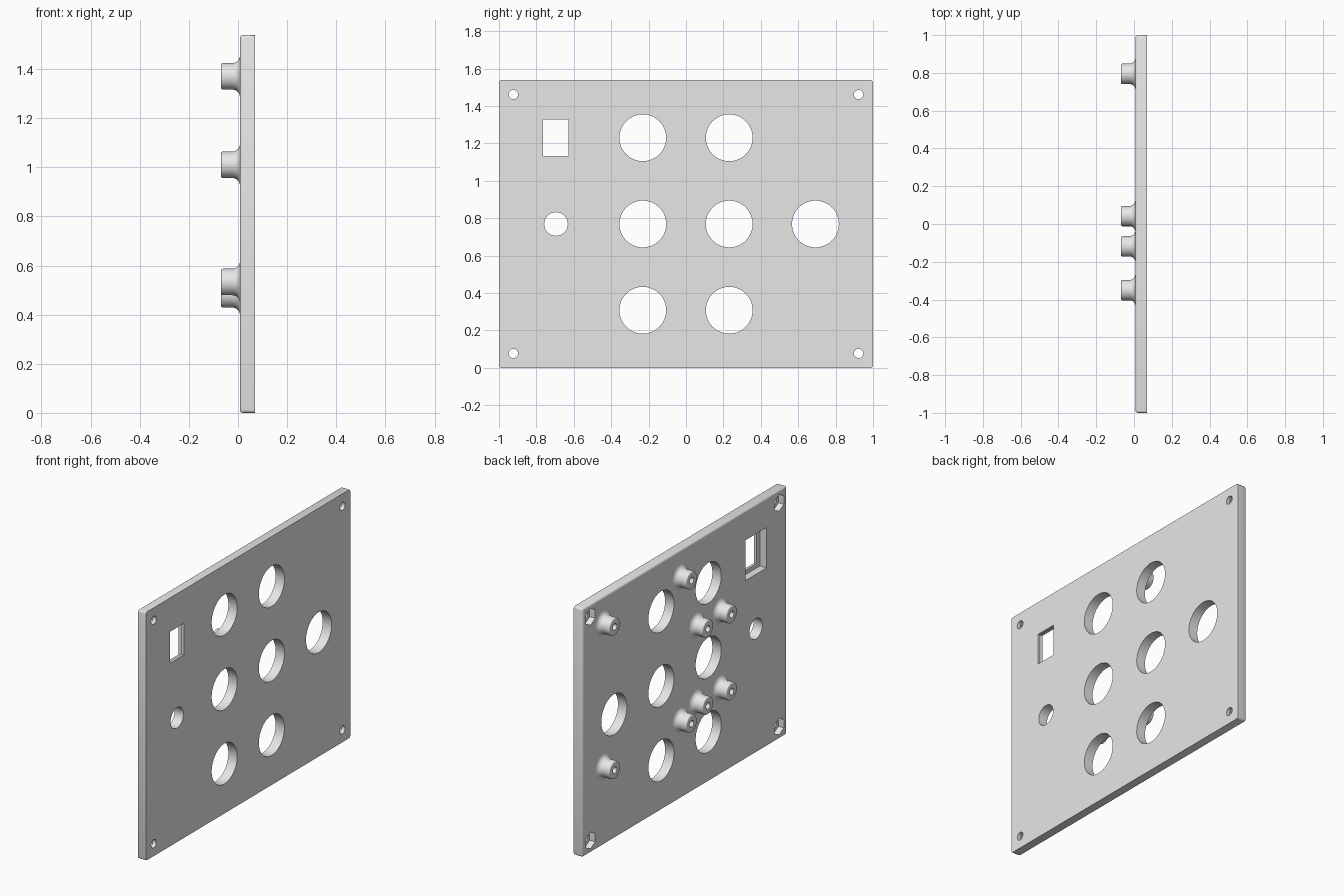
import bpy
import bmesh
from math import pi, sin, cos, radians
from mathutils import Matrix, Vector

if "Cube" in bpy.data.objects:
    bpy.data.objects.remove(bpy.data.objects["Cube"], do_unlink=True)

BACK, FACE = 0.008, 0.069      # x of the boss side and of the flat face
MID_Z, HEIGHT = 0.769, 1.538

grey = bpy.data.materials.new("light grey")
grey.use_nodes = True
grey.diffuse_color = (0.8, 0.8, 0.8, 1)
grey.node_tree.nodes["Principled BSDF"].inputs["Base Color"].default_value = (0.8, 0.8, 0.8, 1)


def make_object(name, bm):
    bmesh.ops.recalc_face_normals(bm, faces=bm.faces)
    mesh = bpy.data.meshes.new(name)
    bm.to_mesh(mesh)
    bm.free()
    mesh.materials.append(grey)
    obj = bpy.data.objects.new(name, mesh)
    bpy.context.collection.objects.link(obj)
    return obj


def activate(obj):
    bpy.ops.object.select_all(action='DESELECT')
    obj.select_set(True)
    bpy.context.view_layer.objects.active = obj


def add_box(bm, x0, x1, y, z, wide, tall):
    m = Matrix.Translation(((x0 + x1) / 2, y, z)) @ Matrix.Diagonal((x1 - x0, wide, tall, 1))
    return bmesh.ops.create_cube(bm, size=1, matrix=m)


def add_rod(bm, x0, x1, y, z, radius, sides, turn=0):
    m = (Matrix.Translation(((x0 + x1) / 2, y, z)) @ Matrix.Rotation(turn, 4, 'X')
         @ Matrix.Rotation(pi / 2, 4, 'Y'))
    bmesh.ops.create_cone(bm, cap_ends=True, segments=sides, radius1=radius,
                          radius2=radius, depth=x1 - x0, matrix=m)


def cut(target, bm):
    cutter = make_object("cutter", bm)
    cutter.hide_render = True
    activate(target)
    mod = target.modifiers.new("cut", 'BOOLEAN')
    mod.operation = 'DIFFERENCE'
    mod.solver = 'EXACT'
    mod.object = cutter
    bpy.ops.object.modifier_apply(modifier=mod.name)
    bpy.data.objects.remove(cutter, do_unlink=True)


# Panel with rounded edges everywhere but around the flat face
bm = bmesh.new()
add_box(bm, BACK, FACE, 0, MID_Z, 2, HEIGHT)
edges = [e for e in bm.edges if not all(v.co.x > 0.05 for v in e.verts)]
bmesh.ops.bevel(bm, geom=edges, offset=0.012, segments=3, profile=0.5, affect='EDGES')
panel = make_object("panel", bm)

# Through holes: button openings, socket, screw holes, rectangular opening
corners = [(y, z) for y in (-0.923, 0.923) for z in (0.077, HEIGHT - 0.077)]
buttons = [(y, MID_Z + dz) for y in (-0.231, 0.231) for dz in (-0.461, 0, 0.461)]
buttons.append((0.692, MID_Z))
bm = bmesh.new()
for y, z in buttons:
    add_rod(bm, -0.1, 0.1, y, z, 0.125, 64)
add_rod(bm, -0.1, 0.1, -0.695, MID_Z, 0.063, 48)
for y, z in corners:
    add_rod(bm, -0.1, 0.1, y, z, 0.025, 32)
add_box(bm, -0.1, 0.1, -0.697, 1.231, 0.137, 0.195)
cut(panel, bm)

# Pockets on the boss side: hexagonal nut seats and a step round the opening
bm = bmesh.new()
for y, z in corners:
    add_rod(bm, -0.05, 0.045, y, z, 0.052, 6, pi / 2)
add_box(bm, -0.05, 0.053, -0.697, 1.231, 0.205, 0.25)
cut(panel, bm)
activate(panel)
bpy.ops.object.shade_smooth_by_angle(angle=radians(30))

# Boss profile as (x, radius): flared foot, rounded rim, blind screw hole
R, FLARE, RIM, TIP = 0.054, 0.031, 0.008, -0.069
profile = [(BACK + 0.002, R + FLARE)]
for i in range(9):
    a = pi / 2 * i / 8
    profile.append((BACK - FLARE * (1 - cos(a)), R + FLARE * (1 - sin(a))))
for i in range(5):
    a = pi / 2 * i / 4
    profile.append((TIP + RIM * (1 - sin(a)), R - RIM * (1 - cos(a))))
profile += [(TIP, 0.02), (BACK - 0.015, 0.02), (BACK - 0.015, 0)]


def boss(name, y, z):
    bm = bmesh.new()
    verts = [bm.verts.new((x, r, 0)) for x, r in profile]
    edges = [bm.edges.new(pair) for pair in zip(verts, verts[1:])]
    bmesh.ops.spin(bm, geom=verts + edges, cent=(0, 0, 0), axis=(1, 0, 0),
                   angle=2 * pi, steps=40)
    bmesh.ops.remove_doubles(bm, verts=bm.verts, dist=0.0001)
    bmesh.ops.recalc_face_normals(bm, faces=bm.faces)
    # The foot is open, so make sure the rim faces outward
    rim = min(bm.faces, key=lambda f: f.calc_center_median().x)
    if rim.normal.x > 0:
        bmesh.ops.reverse_faces(bm, faces=bm.faces)
    mesh = bpy.data.meshes.new(name)
    bm.to_mesh(mesh)
    bm.free()
    mesh.materials.append(grey)
    obj = bpy.data.objects.new(name, mesh)
    bpy.context.collection.objects.link(obj)
    obj.location = Vector((0, y, z))
    activate(obj)
    bpy.ops.object.shade_smooth_by_angle(angle=radians(30))


# Two groups of four screw bosses
wide_group = [(y, z) for y in (0.042, 0.795) for z in (0.483, 1.37)]
small_group = [(y, z) for y in (-0.35, -0.118) for z in (0.533, 1.01)]
for n, (y, z) in enumerate(wide_group):
    boss(f"wide_board_boss_{n + 1}", y, z)
for n, (y, z) in enumerate(small_group):
    boss(f"small_board_boss_{n + 1}", y, z)
